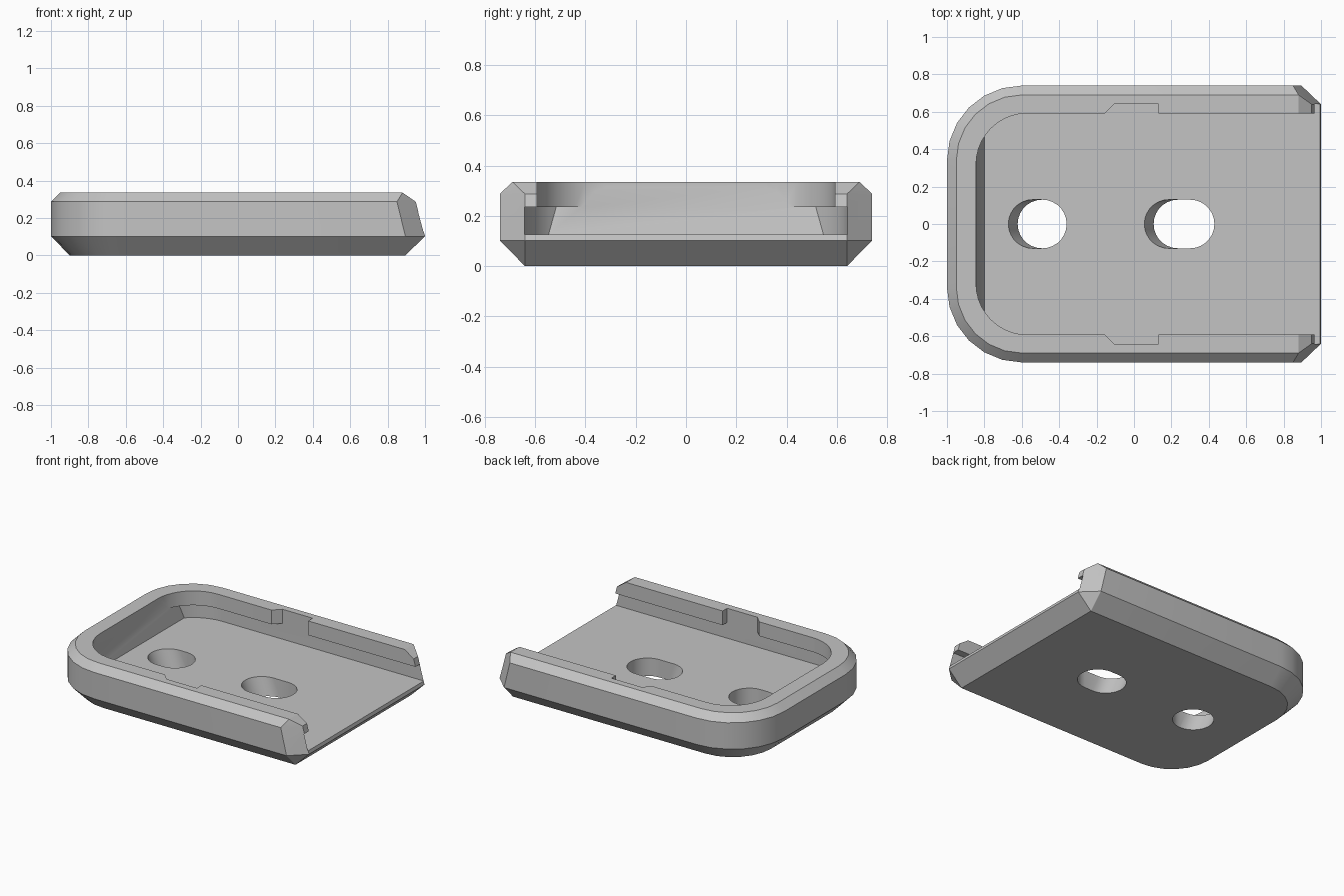
import bpy, bmesh, math

old = bpy.data.objects.get("Cube")
if old:
    bpy.data.objects.remove(old, do_unlink=True)

grey = bpy.data.materials.new("plain grey")
grey.use_nodes = True
COLOUR = (0.55, 0.55, 0.55, 1)
grey.diffuse_color = COLOUR
grey.node_tree.nodes["Principled BSDF"].inputs["Base Color"].default_value = COLOUR


def loft(name, rings):
    """Closed solid through rings of equal point count."""
    bm = bmesh.new()
    loops = [[bm.verts.new(p) for p in ring] for ring in rings]
    n = len(loops[0])
    for low, high in zip(loops, loops[1:]):
        for i in range(n):
            j = (i + 1) % n
            bm.faces.new((low[i], low[j], high[j], high[i]))
    bm.faces.new(loops[0][::-1])
    bm.faces.new(loops[-1])
    bmesh.ops.remove_doubles(bm, verts=bm.verts, dist=0.0001)
    bmesh.ops.recalc_face_normals(bm, faces=bm.faces)
    mesh = bpy.data.meshes.new(name)
    bm.to_mesh(mesh)
    bm.free()
    mesh.materials.append(grey)
    obj = bpy.data.objects.new(name, mesh)
    bpy.context.collection.objects.link(obj)
    return obj


def combine(target, tool, operation):
    """Apply a boolean and discard the tool."""
    mod = target.modifiers.new("cut", "BOOLEAN")
    mod.object, mod.operation, mod.solver = tool, operation, "EXACT"
    bpy.context.view_layer.objects.active = target
    bpy.ops.object.modifier_apply(modifier=mod.name)
    bpy.data.objects.remove(tool, do_unlink=True)


def outline(centre, radius, ends, z, steps):
    """Symmetric ring: rounded on the left, given corner points on the right."""
    cx, cy = centre
    half = []
    for i in range(steps + 1):
        a = math.pi - i * math.pi / 2 / steps
        half.append((cx + radius * math.cos(a), cy + radius * math.sin(a), z))
    half += [(x, y, z) for x, y in ends]
    return half + [(x, -y, z) for x, y, _ in reversed(half)]


def prism(name, points, low, high):
    return loft(name, [[(x, y, z) for x, y in points] for z in (low, high)])


# Tray body: chamfered bottom and rim, with a sloped, corner-cut open end
HALF, TOP = 0.74, 0.335
body_centre = (-0.6, 0.34)
levels = [
    (0, 0.3, [(0.895, 0.64), (0.895, 0.64)]),
    (0.102, 0.4, [(0.895, HALF), (1, 0.64)]),
    (0.287, 0.4, [(0.85, HALF), (0.95, 0.64)]),
    (TOP, 0.35, [(0.88, 0.69), (0.88, 0.69)]),
]
tray = loft("tray_body", [outline(body_centre, r, ends, z, 6) for z, r, ends in levels])

# Cavity: wide undercut groove below a narrower opening
FLOOR, LIP = 0.125, 0.235
inner = (-0.57, 0.317)


def cavity_part(name, radius, low, high):
    ends = [(1.2, inner[1] + radius)]
    return loft(name, [outline(inner, radius, ends, z, 10) for z in (low, high)])


cavity = cavity_part("groove_cutter", 0.325, FLOOR, LIP)
combine(cavity, cavity_part("opening_cutter", 0.275, 0.18, 0.5), "UNION")

# Entry notches in both lips
for side in (1, -1):
    notch = [(-0.205, 0.54), (-0.105, 0.642), (0.13, 0.642), (0.13, 0.54)]
    combine(cavity, prism("notch_cutter", [(x, side * y) for x, y in notch], 0.2, 0.45), "UNION")

# Keep the closed end of the cavity on a leaning plane
slope = (0.85 - 0.8) / (TOP - FLOOR)
wedge = []
for y in (-1, 1):
    wedge.append([(-1.5, y, 0), (-0.8 + slope * FLOOR, y, 0),
                  (-0.8 - slope * (0.6 - FLOOR), y, 0.6), (-1.5, y, 0.6)])
combine(cavity, loft("end_wedge", wedge), "DIFFERENCE")
combine(tray, cavity, "DIFFERENCE")


# Slotted holes whose left ends lean outward toward the floor
def slot_ring(left, right, radius, z, steps=14):
    ring = []
    for cx, start in ((right, -math.pi / 2), (left, math.pi / 2)):
        for i in range(steps + 1):
            a = start + math.pi * i / steps
            ring.append((cx + radius * math.cos(a), radius * math.sin(a), z))
    return ring


for left, right in ((-0.492, -0.49), (0.235, 0.3)):
    rings = [slot_ring(left - 0.4 * z, right, 0.13, z) for z in (-0.004, 0.18)]
    combine(tray, loft("hole_cutter", rings), "DIFFERENCE")

# Smooth curved walls, crisp edges
bpy.ops.object.select_all(action="DESELECT")
tray.select_set(True)
bpy.context.view_layer.objects.active = tray
bpy.ops.object.shade_smooth_by_angle(angle=math.radians(30))
